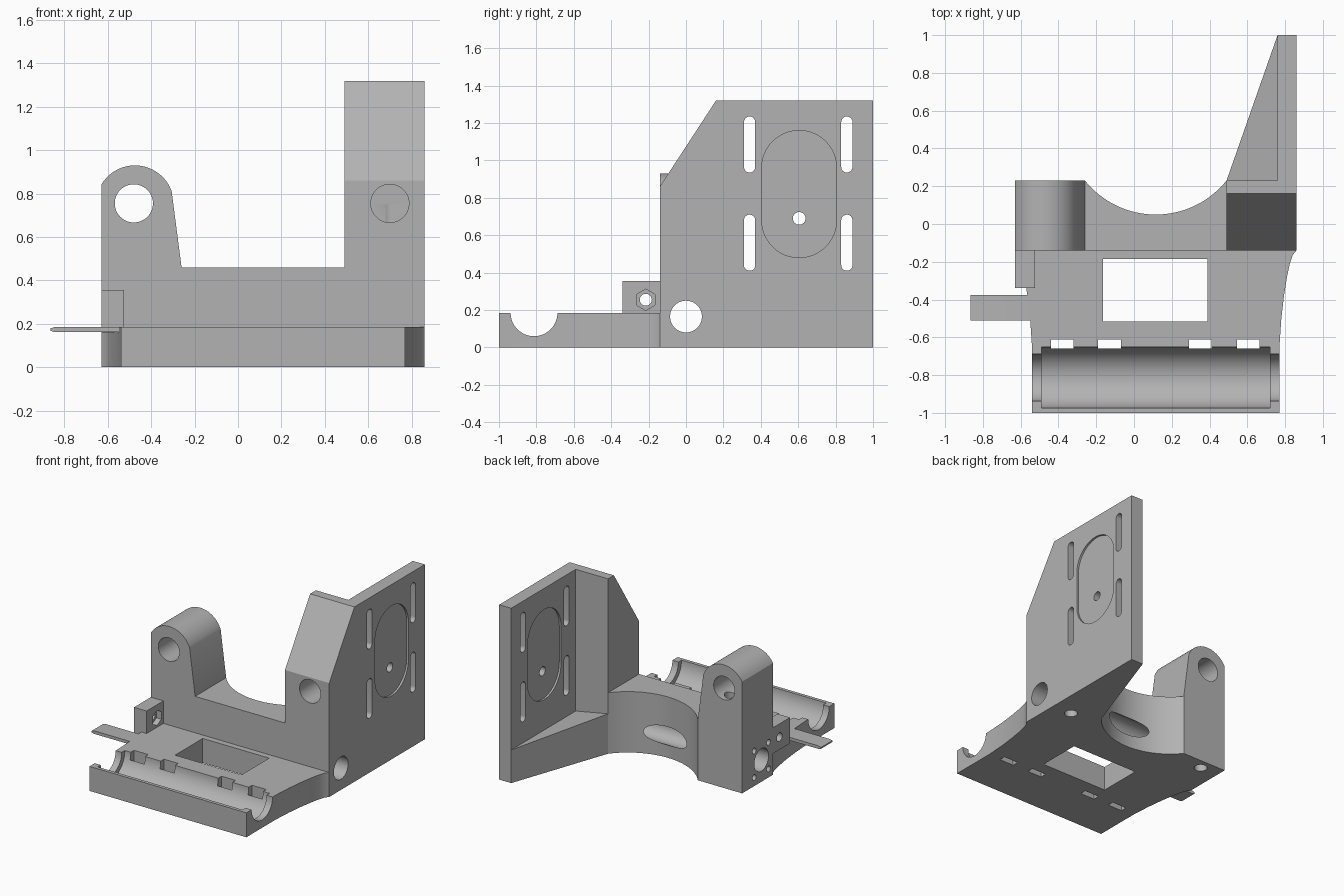
import bpy, bmesh, math

if "Cube" in bpy.data.objects:
    bpy.data.objects.remove(bpy.data.objects["Cube"])

grey = bpy.data.materials.new("plain_grey")
grey.diffuse_color = (0.45, 0.45, 0.45, 1)
grey.use_nodes = True
grey.node_tree.nodes["Principled BSDF"].inputs["Base Color"].default_value = grey.diffuse_color


def prism(name, pts, axis, lo, hi):
    """Extrude a 2D outline along an axis; hi may be a function of the outline point."""
    def place(p, h):
        return {"x": (h, p[0], p[1]), "y": (p[0], h, p[1]), "z": (p[0], p[1], h)}[axis]
    bm = bmesh.new()
    a = [bm.verts.new(place(p, lo)) for p in pts]
    b = [bm.verts.new(place(p, hi(p) if callable(hi) else hi)) for p in pts]
    n = len(pts)
    bm.faces.new(a)
    bm.faces.new(b[::-1])
    for i in range(n):
        j = (i + 1) % n
        bm.faces.new((a[j], a[i], b[i], b[j]))
    bmesh.ops.recalc_face_normals(bm, faces=bm.faces)
    me = bpy.data.meshes.new(name)
    bm.to_mesh(me)
    bm.free()
    me.materials.append(grey)
    ob = bpy.data.objects.new(name, me)
    bpy.context.collection.objects.link(ob)
    return ob


def arc(u, v, r, a0, a1, n):
    return [(u + r * math.cos(math.radians(a0 + (a1 - a0) * i / n)),
             v + r * math.sin(math.radians(a0 + (a1 - a0) * i / n))) for i in range(n + 1)]


def circle(u, v, r, n=48):
    return arc(u, v, r, 0, 360, n)[:-1]


def rect(u0, u1, v0, v1):
    return [(u0, v0), (u1, v0), (u1, v1), (u0, v1)]


def stadium(u, v0, v1, r, n=16):
    return arc(u, v1 - r, r, 0, 180, n) + arc(u, v0 + r, r, 180, 360, n)


def combine(target, tool, op):
    m = target.modifiers.new(op, "BOOLEAN")
    m.operation, m.solver, m.object = op, "EXACT", tool
    bpy.context.view_layer.objects.active = target
    bpy.ops.object.modifier_apply(modifier=m.name)
    bpy.data.objects.remove(tool, do_unlink=True)


def cut(pts, axis, lo, hi):
    combine(bracket, prism("cutter", pts, axis, lo, hi), "DIFFERENCE")


def add(name, pts, axis, lo, hi):
    combine(bracket, prism(name, pts, axis, lo, hi), "UNION")


# Main block with rounded rod arm and right column
outline = [(-0.63, 0), (0.86, 0), (0.86, 1.32), (0.49, 1.32), (0.49, 0.46), (-0.26, 0.46)]
outline += arc(-0.475, 0.75, 0.18, 20, 149, 24)
bracket = prism("carriage_bracket", outline, "y", -0.14, 0.23)
cut(circle(0.115, 0.53, 0.48, 128), "z", -0.1, 1.0)  # rear scallop

# Motor plate and its sloping floor gusset
add("motor_plate", rect(-0.1, 1.0, 0, 1.32), "x", 0.76, 0.86)
add("gusset", [(0.49, 0.23), (0.49, 0.2), (0.80, 0.2), (0.80, 1.0), (0.76, 1.0)], "z", 0,
    lambda p: 0.25 + (0.76 - p[0]) * 0.19)
cut([(-0.2, 0.768), (0.2, 1.381), (-0.2, 1.381)], "x", 0.4, 0.95)  # sloped column front

# Front base with flared sides
flare = [(0, -1), (0, -0.65), (0.01, -0.5), (0.024, -0.38), (0.04, -0.28),
         (0.055, -0.21), (0.07, -0.165), (0.09, -0.14), (0.09, -0.05)]
add("front_base", [(0.77 + d, y) for d, y in flare] + [(-0.54 - d, y) for d, y in flare[::-1]],
    "z", 0, 0.185)

# Nut block and side tab
add("nut_block", rect(-0.63, -0.525, -0.34, -0.1), "z", 0.16, 0.355)
add("side_tab", [(-0.865, 0.168), (-0.845, 0.162), (-0.5, 0.162), (-0.5, 0.185),
                 (-0.845, 0.185), (-0.865, 0.179)], "y", -0.51, -0.375)
cut(circle(-0.215, 0.255, 0.032, 24), "x", -0.7, -0.4)
cut(arc(-0.215, 0.255, 0.057, 30, 330, 5), "x", -0.565, -0.45)

# Window, bearing trough and tie slots
cut(rect(-0.165, 0.39, -0.515, -0.185), "z", -0.1, 0.4)
cut(circle(-0.8125, 0.185, 0.125, 64), "x", -0.7, 0.9)
cut(circle(-0.8125, 0.185, 0.162, 64), "x", -0.49, 0.72)
for x in (-0.38, -0.13, 0.35, 0.605):
    cut(rect(x - 0.06, x + 0.06, -0.66, -0.612), "z", -0.1, 0.4)

# Rod bores and the screw bores below them
cut(circle(-0.48, 0.755, 0.088), "y", -0.3, 0.4)
cut(circle(0.70, 0.755, 0.088), "y", -0.3, 0.19)
for x in (-0.48, 0.70):
    cut(circle(x, 0.15, 0.045, 32), "z", -0.1, 0.75)

# Cross bore with four small screw holes on its left end
cut(circle(0.0, 0.165, 0.085), "x", -0.8, 1.0)
for sy in (-1, 1):
    for sz in (-1, 1):
        cut(circle(sy * 0.085, 0.165 + sz * 0.1, 0.022, 16), "x", -0.8, -0.5)

# Plate recesses on both faces, centre hole and mounting slots
for lo, hi in ((0.845, 0.95), (0.65, 0.775)):
    cut(stadium(0.605, 0.48, 1.16, 0.2, 24), "x", lo, hi)
cut(circle(0.605, 0.69, 0.034, 32), "x", 0.6, 1.0)
for y in (0.34, 0.86):
    for z in (0.41, 0.935):
        cut(stadium(y, z, z + 0.3, 0.03), "x", 0.6, 1.0)

# Smooth the curved walls, keep edges sharp
bpy.context.view_layer.update()
bracket.select_set(True)
bpy.context.view_layer.objects.active = bracket
bpy.ops.object.shade_smooth_by_angle(angle=math.radians(30))
